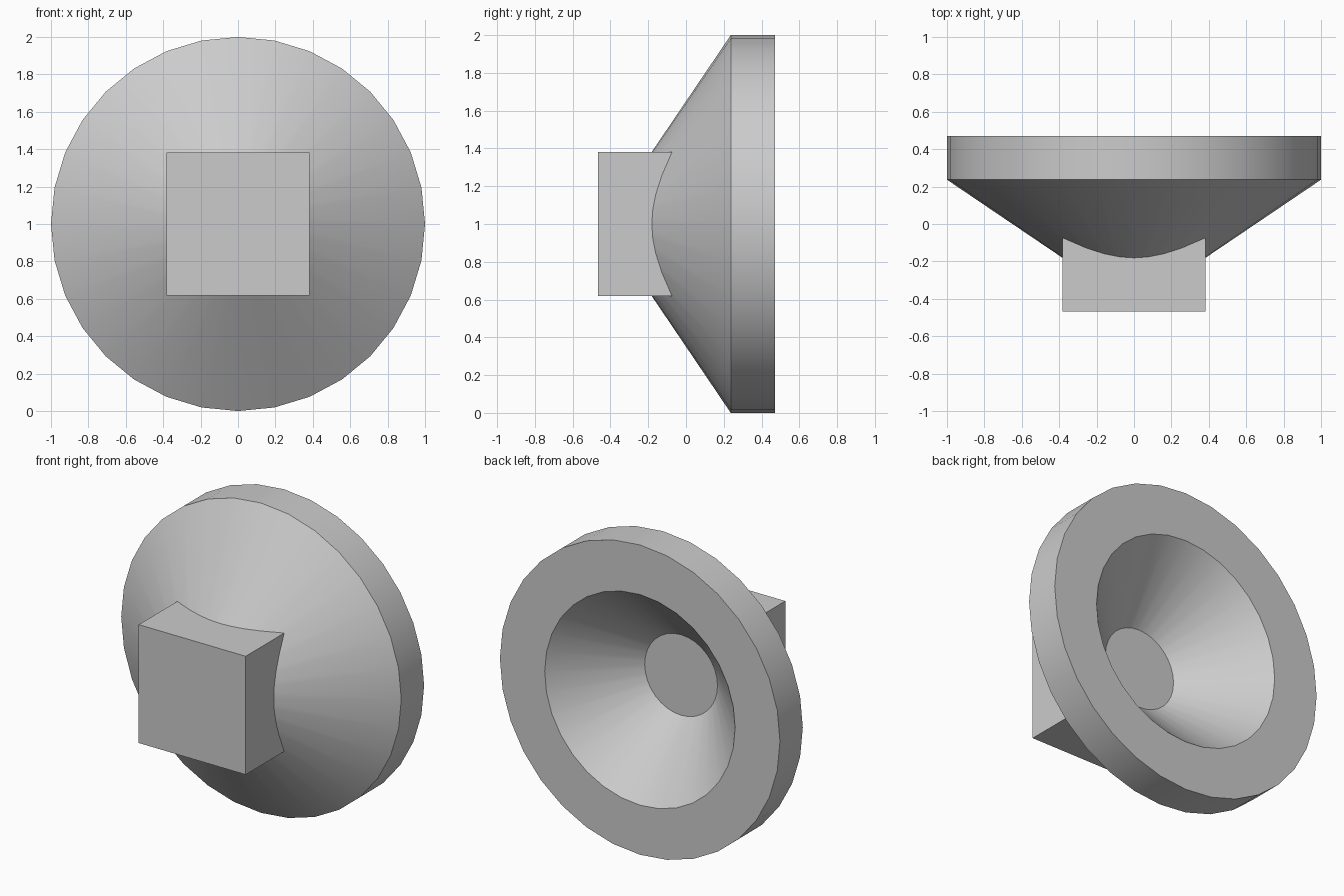
import bpy, bmesh, math

if "Cube" in bpy.data.objects:
    bpy.data.objects.remove(bpy.data.objects["Cube"])

SIDES = 32


def finish(name, bm):
    bmesh.ops.recalc_face_normals(bm, faces=bm.faces)
    mesh = bpy.data.meshes.new(name)
    bm.to_mesh(mesh)
    bm.free()
    obj = bpy.data.objects.new(name, mesh)
    bpy.context.collection.objects.link(obj)
    return obj


# Flared dish: closed profile (radius, y) spun around the y axis
profile = [(1.0, 0.47), (1.0, 0.237), (0.24, -0.277), (0.2, -0.01), (0.68, 0.47)]
bm = bmesh.new()
rings = []
for i in range(SIDES):
    a = 2 * math.pi * i / SIDES
    rings.append([bm.verts.new((r * math.cos(a), y, 1 + r * math.sin(a))) for r, y in profile])
for i in range(SIDES):
    a, b = rings[i], rings[(i + 1) % SIDES]
    for j in range(len(profile)):
        k = (j + 1) % len(profile)
        bm.faces.new((a[j], a[k], b[k], b[j]))
dish = finish("dish", bm)
bpy.context.view_layer.objects.active = dish
dish.select_set(True)
bpy.ops.object.shade_smooth_by_angle(angle=math.radians(30))

# Square mounting block, its back face forming the floor of the bowl
front, back, half = -0.467, 0.05, 0.382
bm = bmesh.new()
bmesh.ops.create_cube(bm, size=1)
bmesh.ops.scale(bm, vec=(2 * half, back - front, 2 * half), verts=bm.verts)
bmesh.ops.translate(bm, vec=(0, (front + back) / 2, 1), verts=bm.verts)
finish("mounting_block", bm)
